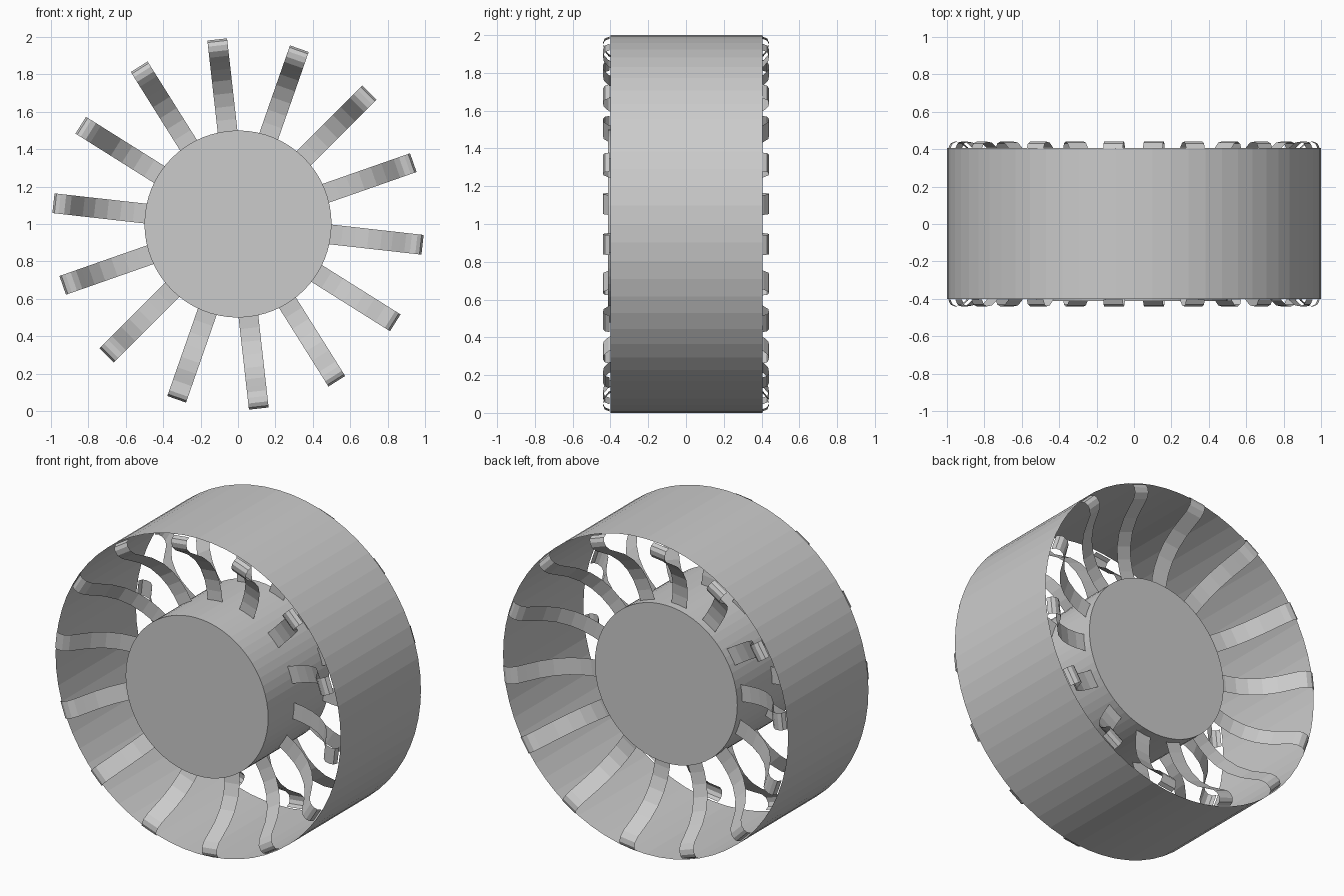
import bpy, math
from mathutils import Matrix

if "Cube" in bpy.data.objects:
    bpy.data.objects.remove(bpy.data.objects["Cube"])

CENTRE_Z = 1.0


def make(name, verts, faces, smooth=False):
    me = bpy.data.meshes.new(name)
    me.from_pydata(verts, [], faces)
    me.update()
    ob = bpy.data.objects.new(name, me)
    bpy.context.collection.objects.link(ob)
    if smooth:
        for p in me.polygons:
            p.use_smooth = True
    return ob


def drum(name, radius, y0, y1, sides, capped):
    """Cylinder shell along the y axis."""
    verts, faces = [], []
    for y in (y0, y1):
        for i in range(sides):
            a = 2 * math.pi * i / sides
            verts.append((radius * math.cos(a), y, CENTRE_Z + radius * math.sin(a)))
    for i in range(sides):
        j = (i + 1) % sides
        faces.append((i, i + sides, j + sides, j))
    if capped:
        faces.append(tuple(range(sides)))
        faces.append(tuple(reversed(range(sides, 2 * sides))))
    return make(name, verts, faces)


# thin open tyre band and solid hub (recessed at the back)
drum("tyre_band", 1.0, -0.4, 0.405, 64, False)
drum("hub", 0.5, -0.412, 0.2, 64, True)

# S-shaped ribbon spokes: (radius, depth) from the hub to the curl at the rim
PROFILE = [(0.495, 0.15), (0.56, 0.15), (0.63, 0.16), (0.70, 0.185),
           (0.77, 0.23), (0.83, 0.295), (0.87, 0.36), (0.90, 0.41),
           (0.93, 0.435), (0.96, 0.44), (0.982, 0.43), (0.993, 0.405)]
HALF_WIDTH = 0.053
COUNT = 14
STEP = 2 * math.pi / COUNT

for side, label in ((-1, "front_spoke"), (1, "back_spoke")):
    for k in range(COUNT):
        rot = Matrix.Translation((0, 0, CENTRE_Z)) @ Matrix.Rotation(-(k - 0.25) * STEP, 4, 'Y')
        verts = [rot @ Matrix.Translation((r, side * d, w)).translation
                 for r, d in PROFILE for w in (-HALF_WIDTH, HALF_WIDTH)]
        faces = []
        for i in range(len(PROFILE) - 1):
            f = (2 * i, 2 * i + 2, 2 * i + 3, 2 * i + 1)
            faces.append(f if side < 0 else f[::-1])
        make(f"{label}_{k + 1}", verts, faces)
